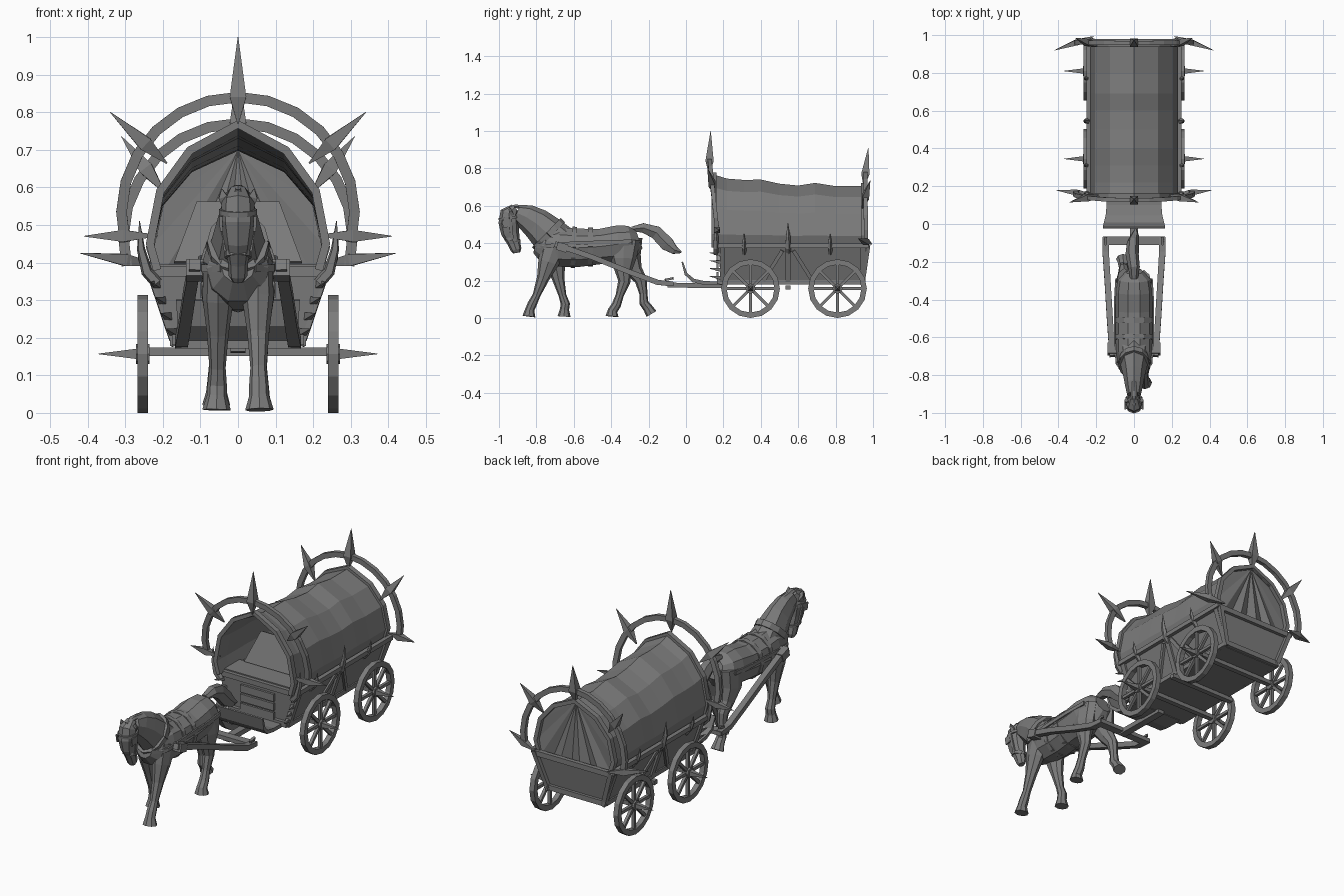
import bpy, bmesh
from math import sin, cos, pi, radians, sqrt
from mathutils import Vector as V

X, Y, Z = V((1, 0, 0)), V((0, 1, 0)), V((0, 0, 1))
DARK = bpy.data.materials.new("dark_grey")
DARK.diffuse_color = (0.2, 0.2, 0.2, 1)


def finish(name, bm):
    bmesh.ops.recalc_face_normals(bm, faces=bm.faces)
    me = bpy.data.meshes.new(name)
    bm.to_mesh(me)
    bm.free()
    me.materials.append(DARK)
    ob = bpy.data.objects.new(name, me)
    bpy.context.collection.objects.link(ob)
    return ob


def loft(name, pts, side=X, n=8):
    """Tube through (x, y, z, a, b): a = half size along side, b = across it. n=4 gives a box section."""
    bm = bmesh.new()
    P = [V(p[:3]) for p in pts]
    k, ph = (sqrt(2), pi / 4) if n == 4 else (1.03, 0)
    rings = []
    for i, p in enumerate(P):
        t = (P[min(i + 1, len(P) - 1)] - P[max(i - 1, 0)]).normalized()
        u = (side - t * side.dot(t)).normalized()
        v = t.cross(u)
        a, b = pts[i][3:]
        rings.append([bm.verts.new(p + u * a * k * cos(ph + 2 * pi * j / n) + v * b * k * sin(ph + 2 * pi * j / n))
                      for j in range(n)])
    for r, s in zip(rings, rings[1:]):
        for j in range(n):
            bm.faces.new((r[j], r[(j + 1) % n], s[(j + 1) % n], s[j]))
    bm.faces.new(rings[0])
    bm.faces.new(rings[-1])
    return finish(name, bm)


def bar(name, p, q, a, b, side=None):
    d = (V(q) - V(p)).normalized()
    side = side or (X if abs(d.x) < 0.7 else Y)
    return loft(name, [(*p, a, b), (*q, a, b)], side, 4)


def spike(name, base, tip, r, tail=0.0):
    base, tip = V(base), V(tip)
    d = (tip - base).normalized()
    side = Y if abs(d.y) < 0.7 else X
    pts = [(*(base - d * tail), 0.002, 0.002)] if tail else []
    return loft(name, pts + [(*base, r, r), (*tip, 0.0008, 0.0008)], side, 4)


def hoop(name, c, d, rx, rd, width, thick=0.004):
    """Strap around a limb, lying in the plane of X and d."""
    c, d = V(c), V(d).normalized()
    pts = [(*(c + X * rx * cos(a) + d * rd * sin(a)), width, thick) for a in [2 * pi * i / 12 for i in range(13)]]
    return loft(name, pts, X.cross(d), 4)


# ---- wagon bed: open flared box
bm = bmesh.new()
lo = [bm.verts.new((x, y, 0.178)) for x, y in ((-.165, .185), (.165, .185), (.165, .935), (-.165, .935))]
hi = [bm.verts.new((x, y, 0.385)) for x, y in ((-.235, .175), (.235, .175), (.235, .965), (-.235, .965))]
bm.faces.new(lo)
for i in range(4):
    j = (i + 1) % 4
    bm.faces.new((lo[i], lo[j], hi[j], hi[i]))
bed = finish("wagon_bed", bm)
bed.modifiers.new("boards", "SOLIDIFY").thickness = 0.012


def wall(s, y, z, out=0.004):
    return (s * (0.165 + (z - 0.178) * 0.338 + out), y, z)


for s in (-1, 1):
    # bed framing, studs and horns
    bar("top_rail", wall(s, .16, .385), wall(s, .975, .385), .012, .012)
    bar("bottom_rail", wall(s, .18, .19), wall(s, .94, .19), .008, .012)
    for y in (.195, .545, .945):
        bar("side_post", wall(s, y, .18), wall(s, y, .39), .014, .007, Y)
    for e in (-1, 1):
        bar("side_brace", wall(s, .545 + e * .03, .36), wall(s, .545 + e * .13, .2), .007, .010)
    for i in range(4):
        z = .215 + i * .042
        spike("corner_stud", wall(s, .185, z, -.006), wall(s, .125, z + .008, .01), .010)
    for y, h in ((.16, .125), (.31, .065), (.545, .125), (.77, .065)):
        w = .012 if h < .1 else .016
        loft("side_horn", [(s * .215, y, .345, w, w), (s * .242, y, .375, w, w),
                           (s * .258, y, .385 + h * .4, w * .8, w * .7), (s * .262, y, .385 + h, .001, .001)], Y, 5)
    bar("tailgate_post", (s * .165, .945, .18), (s * .232, .975, .385), .012, .01)
for z, x, y in ((.195, .175, .945), (.375, .23, .97)):
    bar("tailgate_rail", (-x, y, z), (x, y, z), .01, .014)
    bar("front_rail", (-x, .175, z), (x, .175, z), .01, .014)

# ---- driver's bench, back rest, front boards and scooped footboard
bar("bench_seat", (-.215, .25, .385), (.215, .25, .385), .065, .010)
loft("bench_back", [(0, .30, .40, .17, .006), (0, .36, .56, .11, .006)], X, 4)
for z in (.225, .275, .325):
    bar("front_board", (-.1, .168, z), (.1, .168, z), .006, .02)
loft("footboard", [(0, .2, .185, .145, .01), (0, .1, .187, .145, .01), (0, .04, .2, .15, .01),
                   (0, .0, .235, .16, .008), (0, -.02, .30, .165, .004)], X, 4)

# ---- canvas cover
PROFILE = [(.215, 0), (.234, .18), (.207, .54), (.128, .82), (0, 1)]
PROFILE += [(-x, t) for x, t in PROFILE[-2::-1]]
bm = bmesh.new()
rows = []
for y, top in ((.155, .765), (.22, .745), (.31, .738), (.4, .74), (.5, .718), (.6, .708), (.69, .722), (.8, .705), (.95, .705)):
    rows.append([bm.verts.new((x, y, .38 + t * (top - .38))) for x, t in PROFILE])
for a, b in zip(rows, rows[1:]):
    for i in range(len(PROFILE) - 1):
        bm.faces.new((a[i], a[i + 1], b[i + 1], b[i]))
cover = finish("canvas_cover", bm)
cover.modifiers.new("cloth", "SOLIDIFY").thickness = 0.008
for name, y, top in (("front_bow", .15, .768), ("rear_bow", .95, .71)):
    loft(name, [(x, y, .38 + t * (top - .38), .014, .011) for x, t in PROFILE], Y, 4)

# ---- rear curtains: pleats gathered towards the peak
bm = bmesh.new()
peak = bm.verts.new((0, .945, .70))
low = [bm.verts.new((x, .937 + .02 * (i % 2), .37)) for i, x in enumerate((-.2, -.14, -.085, -.03, .03, .085, .14, .2))]
rim = [bm.verts.new((x, .942, .38 + t * .325)) for x, t in PROFILE[1:4]]
rim2 = [bm.verts.new((x, .942, .38 + t * .325)) for x, t in PROFILE[-2:-5:-1]]
for fan in ([*rim2[::-1], *low, *rim],):
    for a, b in zip(fan, fan[1:]):
        bm.faces.new((peak, a, b))
finish("rear_curtains", bm)

# ---- spiked rings
for name, zc, R, y0, lean in (("front_ring", .53, .31, .16, -.11), ("rear_ring", .465, .305, .962, -.01)):
    front = lean < -.05
    at = lambda a: V((R * cos(a), y0 + lean * R * sin(a), zc + R * sin(a)))
    loft(name, [(*at(radians(-14 + 208 * i / 14)), .011, .014) for i in range(15)], Y, 4)
    spike(name + "_top_spike", at(pi / 2), (0, .132, 1.0) if front else (0, .975, .91), .022, .07)
    for s in (-1, 1):
        m = lambda p: V((s * p[0], p[1], p[2]))
        spike(name + "_upper_spike", m(at(radians(37))), m((.34, .115, .80) if front else (.31, .985, .735)), .019, .08)
        spike(name + "_lower_spike", m(at(radians(-11))), m((.41, .178, .47) if front else (.42, .92, .425)), .016, .09)

# ---- axles and wheels
for y in (.345, .545, .81):
    w = .27 if y != .545 else .2
    bar("cross_beam", (-w, y, .163), (w, y, .163), .014, .011)
for y in (.345, .81):
    for s in (-1, 1):
        c = V((s * .253, y, .157))
        bm = bmesh.new()
        loops = []
        for i in range(16):
            a = 2 * pi * i / 16
            d = Y * cos(a) + Z * sin(a)
            loops.append([bm.verts.new(c + d * r + X * x) for r, x in
                          ((.157, -.014), (.157, .014), (.128, .014), (.128, -.014))])
        for i in range(16):
            p, q = loops[i], loops[(i + 1) % 16]
            for j in range(4):
                bm.faces.new((p[j], p[(j + 1) % 4], q[(j + 1) % 4], q[j]))
        finish("wheel_rim", bm)
        for i in range(8):
            d = Y * cos(pi * i / 4) + Z * sin(pi * i / 4)
            bar("wheel_spoke", c + d * .015, c + d * .132, .008, .008)
        loft("wheel_hub", [(*(c - X * .018), .026, .026), (*(c + X * .018), .026, .026)], Y)
        spike("hub_spike", c + X * s * .014, c + X * s * .118, .014)

# ---- tongue, cross bar and shafts
bar("tongue", (0, -.1, .176), (0, .22, .172), .02, .013)
bar("shaft_crossbar", (-.165, -.088, .182), (.165, -.088, .182), .022, .011)
for s in (-1, 1):
    hoop("shaft_ring", (s * .15, -.09, .208), (0, 1, .2), .004, .02, .006)
    loft("shaft", [(s * .115, -.70, .395, .015, .015), (s * .128, -.5, .325, .016, .014),
                   (s * .14, -.3, .245, .016, .014), (s * .15, -.15, .19, .017, .014), (s * .15, -.07, .183, .017, .012)], X, 4)
    bar("shaft_cuff", (s * .115, -.69, .387), (s * .115, -.635, .37), .024, .022)
    loft("side_strap", [(s * x, y, z, .004, .010) for x, y, z in
                        ((.045, -.805, .385), (.093, -.74, .385), (.103, -.6, .40), (.103, -.42, .405), (.095, -.29, .41))], X, 4)

# ---- horse
loft("horse_body", [(0, -.805, .395, .045, .05), (0, -.765, .385, .08, .09), (0, -.68, .38, .098, .108),
                    (0, -.58, .375, .1, .105), (0, -.46, .382, .1, .096), (0, -.36, .395, .1, .102),
                    (0, -.29, .405, .088, .092), (0, -.25, .42, .045, .05)], n=10)
loft("horse_neck", [(0, -.68, .40, .085, .10), (0, -.745, .455, .07, .095), (0, -.80, .505, .056, .083),
                    (0, -.855, .54, .046, .068), (0, -.905, .562, .035, .045)])
loft("horse_head", [(0, -.915, .59, .025, .022), (0, -.945, .56, .042, .048), (0, -.947, .51, .046, .054),
                    (0, -.94, .455, .036, .047), (0, -.92, .40, .026, .033), (0, -.908, .365, .024, .028), (0, -.905, .348, .014, .018)])
loft("mane", [(0, -.96, .585, .012, .01), (0, -.91, .597, .018, .011), (0, -.84, .587, .02, .013), (0, -.76, .545, .02, .014),
              (0, -.69, .49, .012, .01)], n=6)
loft("tail", [(0, -.29, .475, .02, .015), (0, -.23, .482, .03, .028), (-.01, -.16, .457, .034, .04),
              (-.005, -.10, .395, .032, .042), (.005, -.06, .362, .022, .024), (.01, -.025, .352, .004, .006)], n=6)
for s in (-1, 1):
    loft("ear", [(s * .028, -.93, .555, .014, .009), (s * .04, -.94, .575, .012, .007), (s * .043, -.945, .595, .001, .001)], n=4)

# ---- legs: (y, z, half width, half depth) from shoulder or hip to hoof
LEGS = {
    "front_leg_right": (1, [(-.70, .40, .04, .07), (-.735, .30, .04, .055), (-.765, .21, .028, .032), (-.80, .12, .021, .020),
                            (-.822, .075, .025, .024), (-.835, .045, .026, .024), (-.84, .008, .037, .034)]),
    "front_leg_left": (-1, [(-.71, .40, .04, .07), (-.70, .30, .04, .055), (-.683, .21, .028, .032), (-.66, .12, .021, .020),
                            (-.645, .075, .025, .024), (-.65, .045, .026, .024), (-.652, .008, .037, .034)]),
    "hind_leg_right": (1, [(-.33, .42, .04, .085), (-.335, .32, .044, .068), (-.335, .245, .032, .042), (-.33, .195, .026, .032),
                           (-.355, .12, .021, .021), (-.372, .07, .025, .024), (-.392, .04, .027, .025), (-.395, .008, .036, .034)]),
    "hind_leg_left": (-1, [(-.32, .42, .04, .085), (-.31, .32, .044, .068), (-.275, .25, .032, .042), (-.24, .20, .026, .032),
                           (-.228, .13, .021, .021), (-.225, .08, .025, .024), (-.205, .055, .027, .025), (-.185, .022, .036, .03)]),
}
for name, (s, pts) in LEGS.items():
    loft(name, [(s * (.052 + .006 * i / 7), *p) for i, p in enumerate(pts)])

# ---- harness
hoop("collar", (0, -.735, .445), (0, .70, .71), .074, .102, .016, .008)
hoop("girth_strap", (0, -.51, .38), (0, 0, 1), .102, .101, .014)
hoop("saddle_strap", (0, -.60, .378), (0, .05, 1), .102, .106, .012)
hoop("noseband", (0, -.928, .42), (0, 1, -.2), .032, .04, .007)
hoop("browband", (0, -.945, .535), (0, 1, .15), .046, .053, .007)
for s in (-1, 1):
    bar("cheek_strap", (s * .047, -.94, .53), (s * .032, -.928, .42), .004, .007)
    bar("blinker", (s * .046, -.965, .525), (s * .044, -.96, .485), .004, .018)
